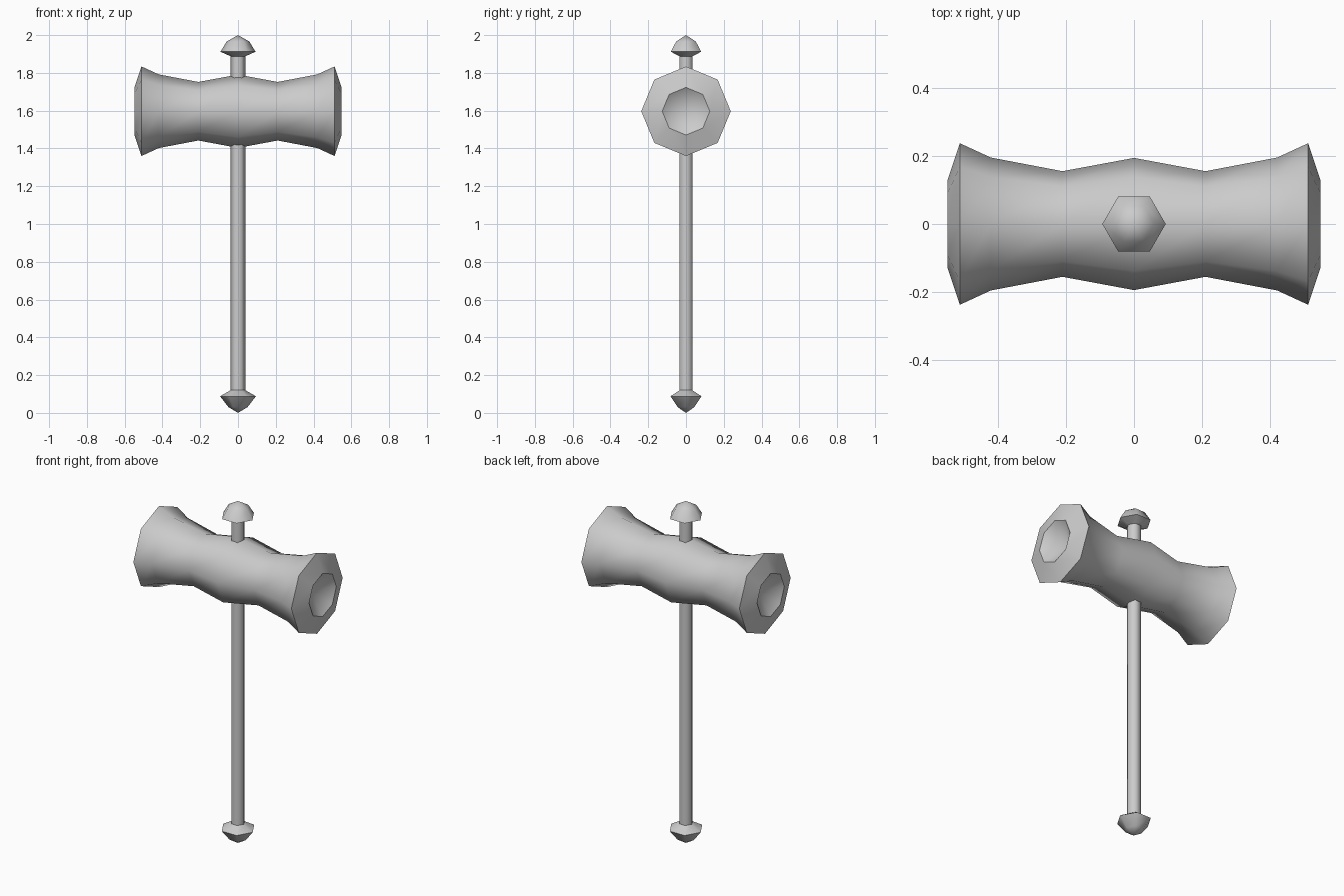
import bpy, bmesh
from math import cos, sin, tau, pi
from mathutils import Matrix

if "Cube" in bpy.data.objects:
    bpy.data.objects.remove(bpy.data.objects["Cube"])


def lathe(name, profile, sides, sharp, matrix=Matrix()):
    """Revolve (radius, height) points round z; 'sharp' lists hard-edged rings."""
    bm = bmesh.new()
    rings = []
    for r, h in profile:
        count = sides if r > 0 else 1
        rings.append([bm.verts.new((r * cos(tau * i / sides), r * sin(tau * i / sides), h))
                      for i in range(count)])
    for a, b in zip(rings, rings[1:]):
        for i in range(sides):
            j = (i + 1) % sides
            corners = [a[i % len(a)], a[j % len(a)], b[j % len(b)], b[i % len(b)]]
            face = bm.faces.new(list(dict.fromkeys(corners)))
            face.smooth = True
    for k in sharp:
        for i in range(sides):
            bm.edges.get((rings[k][i], rings[k][(i + 1) % sides])).smooth = False
    bm.transform(matrix)
    bmesh.ops.recalc_face_normals(bm, faces=bm.faces)
    mesh = bpy.data.meshes.new(name)
    bm.to_mesh(mesh)
    bm.free()
    obj = bpy.data.objects.new(name, mesh)
    bpy.context.collection.objects.link(obj)
    return obj


# Hexagonal handle with a flared pommel and a domed cap
lathe("handle",
      [(0, 0), (0.05, 0.03), (0.095, 0.088), (0.039, 0.12),
       (0.039, 1.888), (0.093, 1.912), (0.06, 1.966), (0, 2.0)],
      6, [2, 3, 4, 5])

# Octagonal waisted head lying along x, with a dished recess in each face
half = [(0, 0.46), (0.126, 0.548), (0.237, 0.511), (0.195, 0.42), (0.155, 0.21)]
profile = half + [(0.194, 0)] + [(r, -h) for r, h in reversed(half)]
lathe("hammer_head", profile, 8, [1, 2, 8, 9],
      Matrix.Translation((0, 0, 1.597)) @ Matrix.Rotation(pi / 2, 4, 'Y'))
